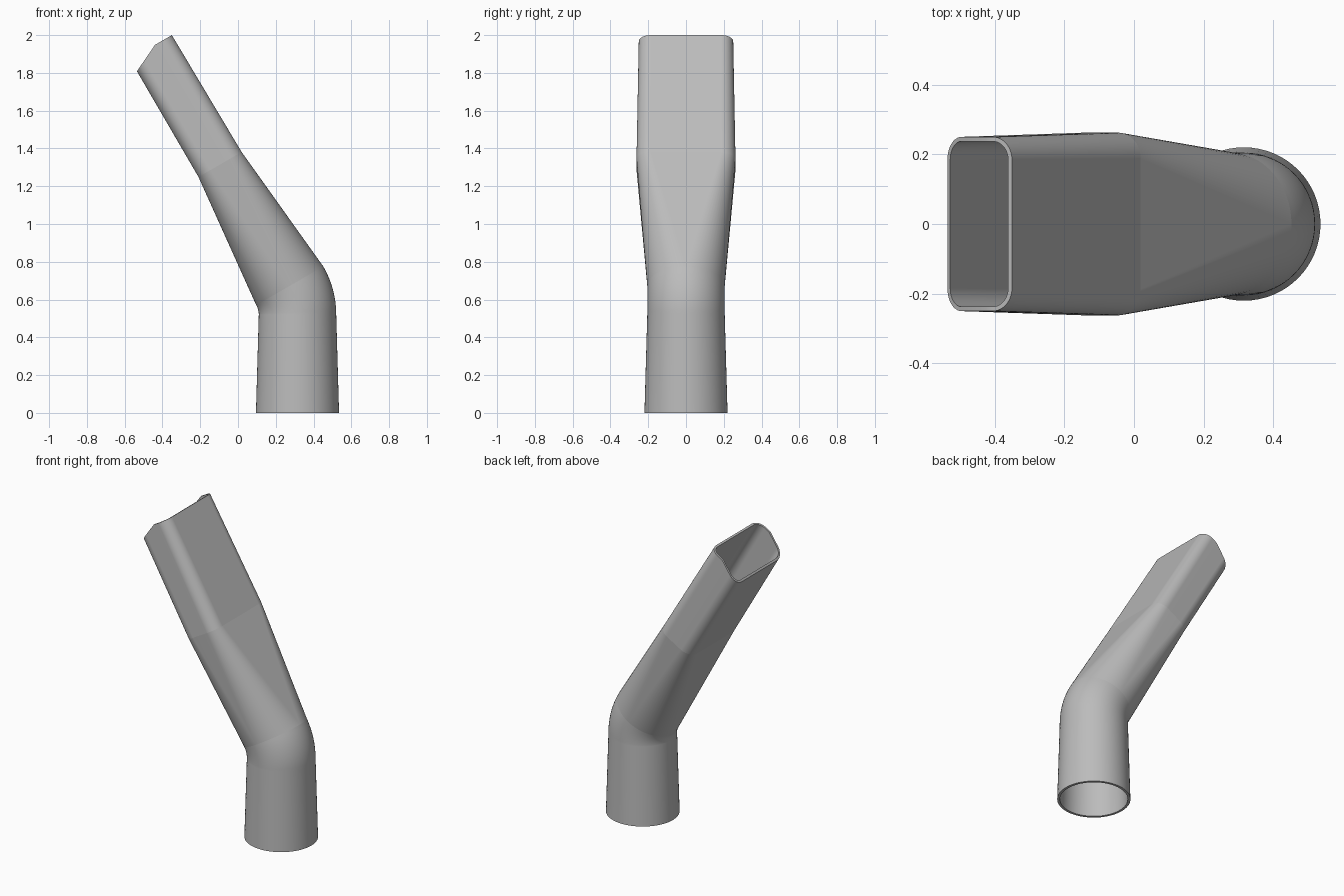
import bpy, bmesh
from math import sin, cos, pi, radians
from mathutils import Vector

cube = bpy.data.objects.get("Cube")
if cube:
    bpy.data.objects.remove(cube)

ARC = 16             # segments per corner
TILT = radians(30)   # lean of the upper tube
NOTCH = 0.025        # where the angled mouth cut starts across the tube
SLOPE = 0.48         # steepness of that cut


def section(cx, cz, tilt, hu, hv, r, wall=0.0, cut=False):
    """Rounded rectangle in a tilted plane; a circle when r equals both halves."""
    hu, hv, r = hu - wall, hv - wall, r - wall
    pts = []
    for q, (su, sv) in enumerate([(1, 1), (-1, 1), (-1, -1), (1, -1)]):
        for i in range(ARC + 1):
            a = (q + i / ARC) * pi / 2
            pts.append((su * (hu - r) + r * cos(a), sv * (hv - r) + r * sin(a)))
        if q in (0, 2):   # extra point on each narrow side, for the mouth corner
            pts.append((min(NOTCH, hu - r), sv * hv))
    ring = []
    for u, v in pts:
        h = min(0.0, (u - NOTCH) * SLOPE) if cut else 0.0
        ring.append(Vector((cx + u * cos(tilt) - h * sin(tilt), v,
                            cz + u * sin(tilt) + h * cos(tilt))))
    return ring


def shell(inset):
    """Rings from the round foot, round the elbow, to the flattened mouth."""
    rings = [section(0.315, 0, 0, 0.22, 0.22, 0.22, inset)]
    for i in range(13):
        a = TILT * i / 12
        rings.append(section(0.01 + 0.305 * cos(a), 0.52 + 0.305 * sin(a), a,
                             0.205, 0.205, 0.205, inset))
    rings.append(section(-0.095, 1.315, TILT, 0.132, 0.262, 0.075, inset))
    rings.append(section(-0.461, 1.936, TILT, 0.128, 0.25, 0.065, inset * 0.8, True))
    return rings


# Outer wall, then inner wall back down, closed into one thin tube
outer, inner = shell(0), shell(0.016)
loops = outer + inner[::-1]
sharp_rings = {0, 13, 14, 15, 16, 17, 18, 31}

bm = bmesh.new()
grid = [[bm.verts.new(p) for p in ring] for ring in loops]
n = len(grid[0])
for k in range(len(grid)):
    low, high = grid[k], grid[(k + 1) % len(grid)]
    for j in range(n):
        m = (j + 1) % n
        bm.faces.new((low[j], low[m], high[m], high[j])).smooth = True
for k in sharp_rings:
    for j in range(n):
        edge = bm.edges.get((grid[k][j], grid[k][(j + 1) % n]))
        edge.smooth = False
bmesh.ops.remove_doubles(bm, verts=bm.verts, dist=0.00005)
bmesh.ops.recalc_face_normals(bm, faces=bm.faces)

mesh = bpy.data.meshes.new("nozzle_tube")
bm.to_mesh(mesh)
bm.free()
tube = bpy.data.objects.new("nozzle_tube", mesh)
bpy.context.collection.objects.link(tube)

# Keep the flat walls flat while the rounded corners stay smooth
weighted = tube.modifiers.new("flat_walls", "WEIGHTED_NORMAL")
weighted.keep_sharp = True

# Plain grey plastic
grey = bpy.data.materials.new("plain_grey")
grey.use_nodes = True
colour = (0.5, 0.5, 0.5, 1)
grey.diffuse_color = colour
grey.node_tree.nodes["Principled BSDF"].inputs["Base Color"].default_value = colour
mesh.materials.append(grey)
